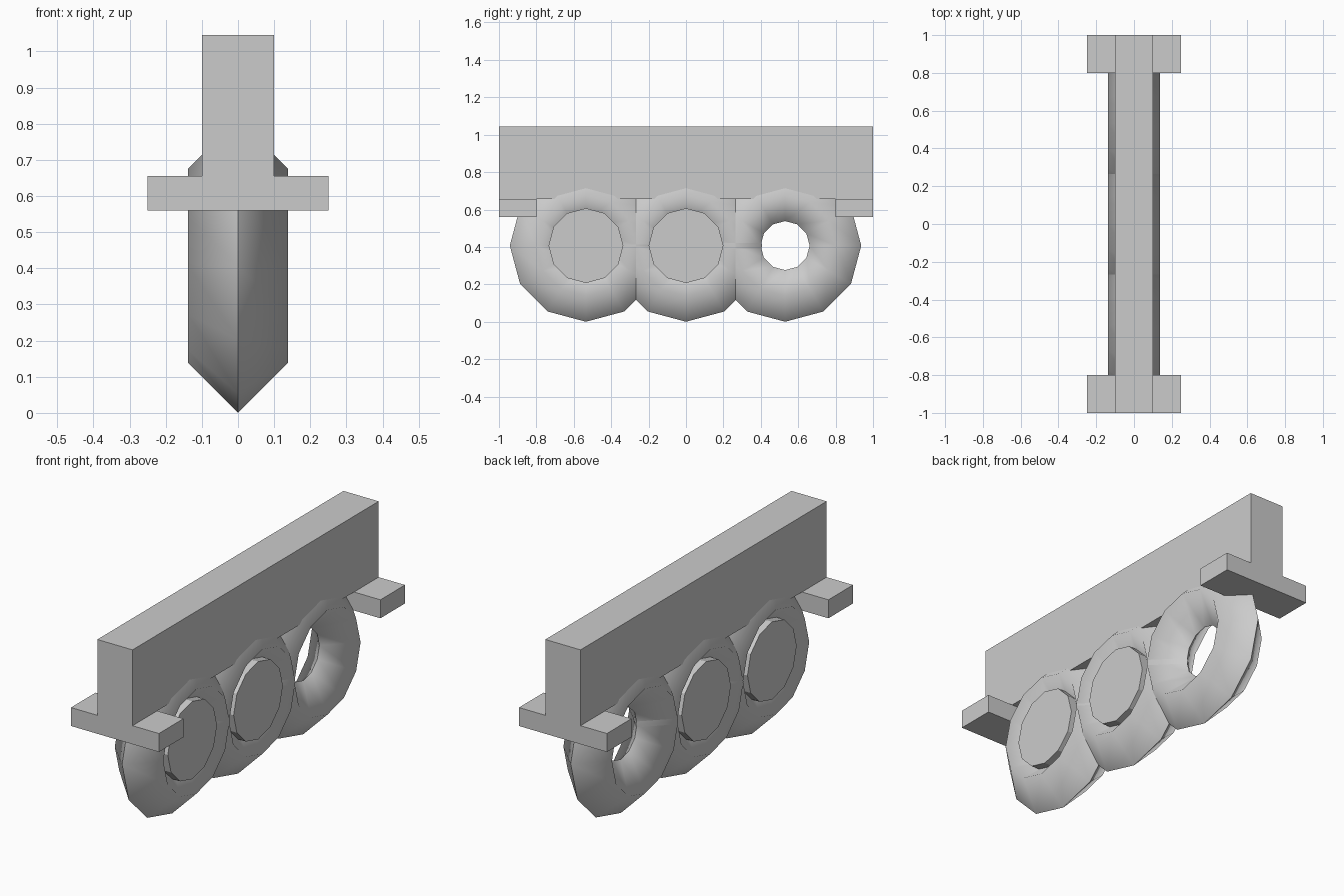
import bpy
from math import pi

if "Cube" in bpy.data.objects:
    bpy.data.objects.remove(bpy.data.objects["Cube"])

RING_Z = 0.407


def box(name, size, loc):
    bpy.ops.mesh.primitive_cube_add(size=1, location=loc)
    ob = bpy.context.object
    ob.name = name
    ob.scale = size
    bpy.ops.object.transform_apply(location=False, rotation=False, scale=True)
    return ob


def ring(name, y):
    # Twelve-sided ring with a diamond cross-section, axis along x
    bpy.ops.mesh.primitive_torus_add(
        major_segments=12, minor_segments=4, major_radius=0.269,
        minor_radius=0.138, location=(0, y, RING_Z), rotation=(0, pi / 2, 0))
    ob = bpy.context.object
    ob.name = name
    bpy.ops.object.shade_smooth()
    # Keep the centre-plane creases sharp
    me = ob.data
    for e in me.edges:
        if all(abs(me.vertices[i].co.z) < 1e-4 for i in e.vertices):
            e.use_edge_sharp = True
    return ob


def disc(name, y):
    bpy.ops.mesh.primitive_cylinder_add(
        vertices=12, radius=0.2, depth=0.23,
        location=(0, y, RING_Z), rotation=(0, pi / 2, 0))
    bpy.context.object.name = name


# Main upright bar
box("top_bar", (0.2, 2.0, 0.39), (0, 0, 0.85))

# Cross feet at both ends
for label, s in (("front", -1), ("back", 1)):
    box(label + "_crosspiece", (0.5, 0.2, 0.095), (0, s * 0.9, 0.6075))

# Three hanging rings, two of them filled
for label, y in (("front", -0.535), ("middle", 0), ("back", 0.53)):
    ring(label + "_ring", y)
    if label != "back":
        disc(label + "_disc", y)
